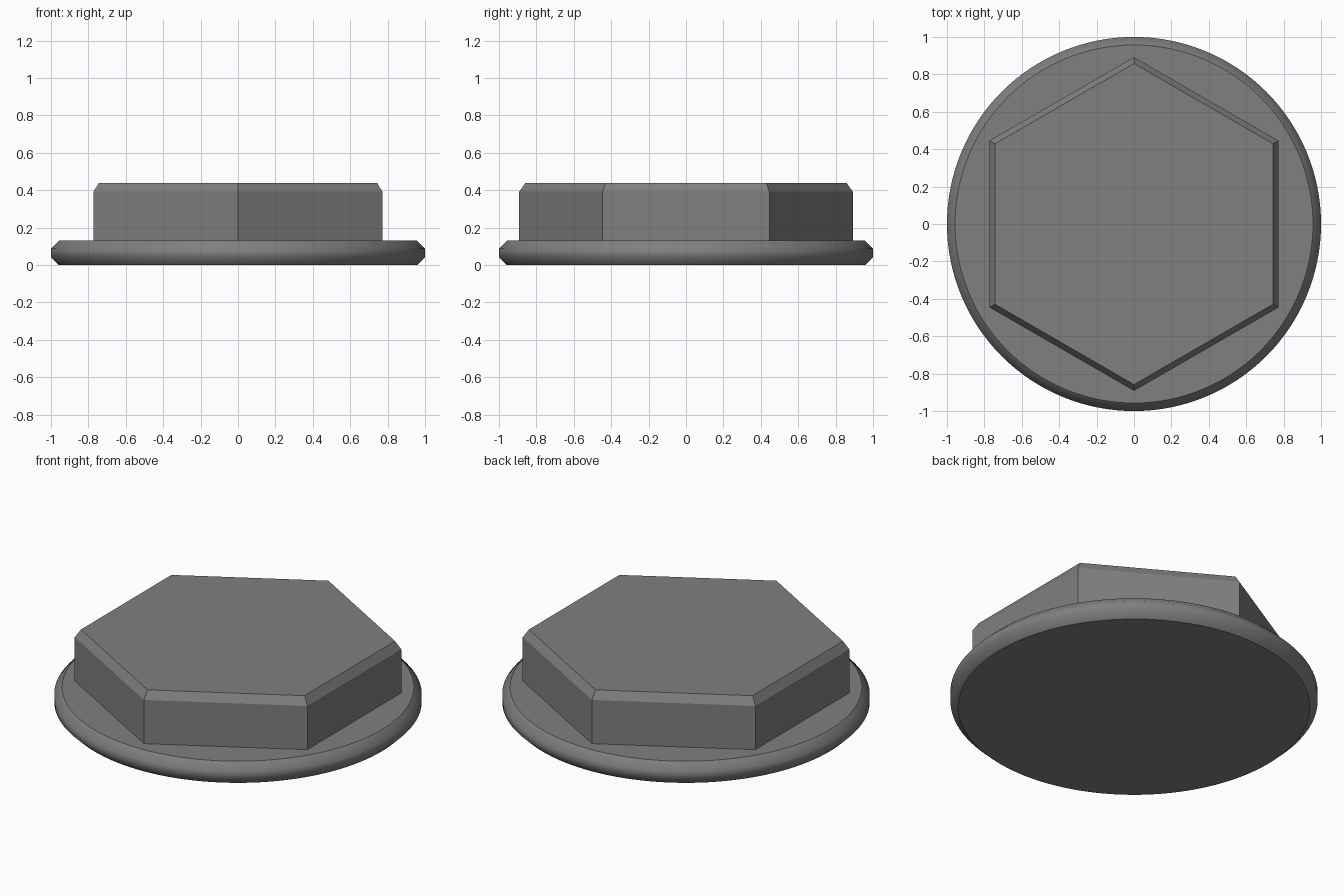
import bpy, bmesh, math

if "Cube" in bpy.data.objects:
    bpy.data.objects.remove(bpy.data.objects["Cube"])

steel = bpy.data.materials.new("grey steel")
steel.diffuse_color = (0.214, 0.214, 0.214, 1)
steel.use_nodes = True
steel.node_tree.nodes["Principled BSDF"].inputs["Base Color"].default_value = steel.diffuse_color


def lathe(name, profile, sides, start, smooth):
    """Stack rings of (radius, z) into a capped solid."""
    bm = bmesh.new()
    rings = []
    for r, z in profile:
        angles = [start + 2 * math.pi * i / sides for i in range(sides)]
        rings.append([bm.verts.new((r * math.cos(a), r * math.sin(a), z)) for a in angles])
    for low, high in zip(rings, rings[1:]):
        for i in range(sides):
            j = (i + 1) % sides
            bm.faces.new((low[i], low[j], high[j], high[i])).smooth = smooth
    # Flat caps keep crisp rims
    bm.faces.new(rings[0][::-1])
    bm.faces.new(rings[-1])
    mesh = bpy.data.meshes.new(name)
    bm.to_mesh(mesh)
    bm.free()
    mesh.materials.append(steel)
    obj = bpy.data.objects.new(name, mesh)
    bpy.context.collection.objects.link(obj)
    return obj


# Round flange with chamfered, softly shaded rim
lathe("flange", [(0.957, 0), (1, 0.042), (1, 0.088), (0.957, 0.13)], 128, 0, True)

# Hexagonal head with a chamfered top, corners pointing front and back
lathe("hex_head", [(0.892, 0.13), (0.892, 0.392), (0.858, 0.44)], 6, math.pi / 2, False)
